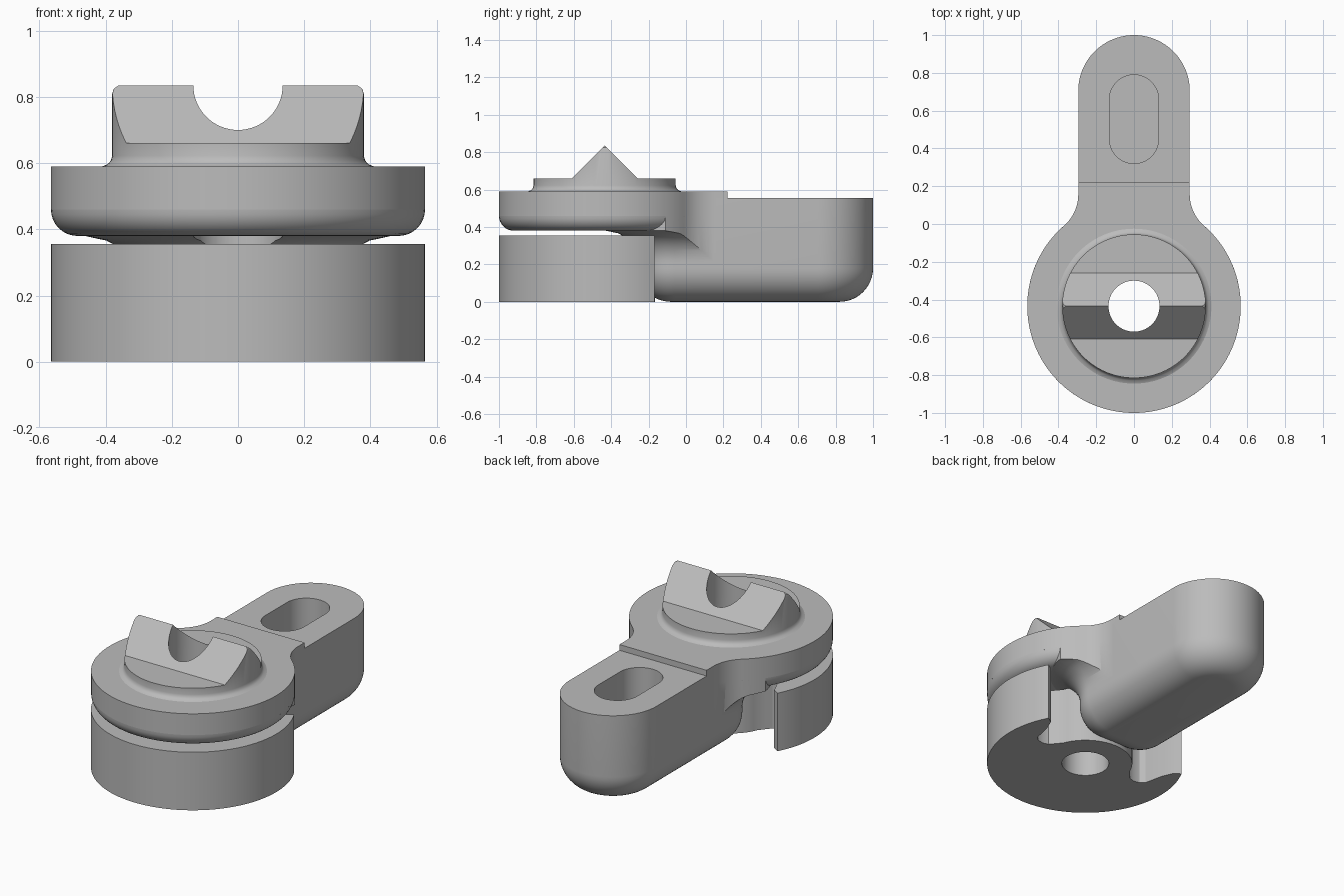
import bpy, bmesh
from math import sin, cos, pi, radians, sqrt

if "Cube" in bpy.data.objects:
    bpy.data.objects.remove(bpy.data.objects["Cube"])

grey = bpy.data.materials.new("plain grey")
grey.use_nodes = True
grey.diffuse_color = (0.5, 0.5, 0.5, 1)
grey.node_tree.nodes["Principled BSDF"].inputs["Base Color"].default_value = (0.5, 0.5, 0.5, 1)

PIVOT = -0.435   # y of the round head's axis
RIM = 0.565      # radius of head and base
HALF = 0.295     # half width of the arm


def arc(cx, cy, r, a, b, n=24):
    return [(cx + r * cos(radians(a + (b - a) * i / n)),
             cy + r * sin(radians(a + (b - a) * i / n))) for i in range(n + 1)]


def loft(name, layers):
    """Solid skinned through (outline, z) layers with equal point counts."""
    bm = bmesh.new()
    rings = [[bm.verts.new((x, y, z)) for x, y in pts] for pts, z in layers]
    n = len(rings[0])
    for lo, hi in zip(rings, rings[1:]):
        for i in range(n):
            j = (i + 1) % n
            bm.faces.new((lo[i], lo[j], hi[j], hi[i]))
    bm.faces.new(rings[0][::-1])
    bm.faces.new(rings[-1])
    bmesh.ops.recalc_face_normals(bm, faces=bm.faces)
    mesh = bpy.data.meshes.new(name)
    bm.to_mesh(mesh)
    bm.free()
    mesh.materials.append(grey)
    ob = bpy.data.objects.new(name, mesh)
    bpy.context.collection.objects.link(ob)
    return ob


def prism(name, pts, z0, z1):
    return loft(name, [(pts, z0), (pts, z1)])


def turned(name, profile, n=96):
    """Solid turned about the head axis from (radius, z) points."""
    return loft(name, [(arc(0, PIVOT, r, 0, 360, n)[:-1], z) for r, z in profile])


def boolean(ob, cutter, operation):
    mod = ob.modifiers.new("cut", "BOOLEAN")
    mod.operation, mod.object, mod.solver = operation, cutter, "EXACT"
    bpy.context.view_layer.objects.active = ob
    bpy.ops.object.modifier_apply(modifier=mod.name)
    bpy.data.objects.remove(cutter)


def bore(ob):
    boolean(ob, turned("bore_cutter", [(0.135, -0.2), (0.135, 1.2)], 64), "DIFFERENCE")


def arm_outline(inset):
    """Arm plan: round far end, rounded near corners."""
    near = 0.2 - inset
    return (arc(0, 0.705, HALF - inset, 0, 180, 48)
            + arc(-0.095, -0.06, near, 180, 270, 16)
            + arc(0.095, -0.06, near, 270, 360, 16))


def head_outline():
    """Round head blended by hollow fillets into the neck."""
    r, cy, turn = 0.22, 0.157, 49
    right = arc(HALF + r, cy, r, 180 + turn, 180, 16)
    left = [(-x, y) for x, y in reversed(right)]
    rim = arc(0, PIVOT, RIM, 180 - turn, 360 + turn, 96)
    return rim[1:-1] + right + [(HALF, 0.222), (-HALF, 0.222)] + left


parts = []

# Arm with a rolled lower edge and a blind slot
f = 0.18
layers = [(arm_outline(f * (1 - sin(t * pi / 24))), f * (1 - cos(t * pi / 24)))
          for t in range(13)]
arm = loft("arm", layers + [(arm_outline(0), 0.555)])
slot = arc(0, 0.66, 0.13, 0, 180) + arc(0, 0.45, 0.13, 180, 360)
boolean(arm, prism("slot_cutter", slot, 0.2, 0.8), "DIFFERENCE")
parts.append(arm)

# Head plate and its rounded underside
plate = prism("head_plate", head_outline(), 0.46, 0.59)
bore(plate)
parts.append(plate)
e = 0.08
profile = [(RIM - e * (1 - sin(t * pi / 16)), 0.38 + e * (1 - cos(t * pi / 16)))
           for t in range(9)]
underside = turned("head_underside", profile)
bore(underside)
parts.append(underside)

# Flared blend from the arm up to the head
g = 0.17
flare = [(arm_outline(sqrt(g * g - (g * t / 12) ** 2) - g), 0.21 + g * t / 12)
         for t in range(13)]
blend = loft("neck_blend", flare + [(arm_outline(-g), 0.47)])
boolean(blend, prism("blend_trim", head_outline(), 0.1, 0.7), "INTERSECT")
bore(blend)
parts.append(blend)

# Ridged boss: a turned stud trimmed to a gabled side profile
stud = [(0.41, 0.57), (0.41, 0.59), (0.393, 0.597), (0.384, 0.608), (0.38, 0.622),
        (0.38, 0.81), (0.375, 0.825), (0.36, 0.835)]
boss = turned("ridged_boss", stud)
for side in (-1, 1):
    bm = bmesh.new()
    gable = [(0, 0.835), (0.175, 0.66), (0.7, 0.66), (0.7, 1.0), (0, 1.0)]
    ends = [[bm.verts.new((x, PIVOT + side * y, z)) for y, z in gable] for x in (-0.7, 0.7)]
    bm.faces.new(ends[0])
    bm.faces.new(ends[1])
    for i in range(5):
        j = (i + 1) % 5
        bm.faces.new((ends[0][i], ends[0][j], ends[1][j], ends[1][i]))
    bmesh.ops.recalc_face_normals(bm, faces=bm.faces)
    mesh = bpy.data.meshes.new("gable_cutter")
    bm.to_mesh(mesh)
    bm.free()
    mesh.materials.append(grey)
    cutter = bpy.data.objects.new("gable_cutter", mesh)
    bpy.context.collection.objects.link(cutter)
    boolean(boss, cutter, "DIFFERENCE")
bore(boss)
parts.append(boss)

# Base drum, open at the back with a notch on each side of the hub
notch = [(0.46, 0.24), (0.43, 0.17), (0.415, 0.1), (0.405, 0.055), (0.38, 0.032),
         (0.34, 0.025), (0.305, 0.035), (0.28, 0.065)]
right = [(x, PIVOT + y) for x, y in notch]
left = [(-x, y) for x, y in reversed(right)]
plan = arc(0, PIVOT, RIM, 152, 388, 96) + right + arc(0, PIVOT, 0.27, 22, 158) + left
base = prism("base_drum", plan, 0, 0.355)
bore(base)
parts.append(base)

# Smooth curved walls, crisp edges
for ob in parts:
    bpy.ops.object.select_all(action="DESELECT")
    ob.select_set(True)
    bpy.context.view_layer.objects.active = ob
    bpy.ops.object.shade_smooth_by_angle(angle=radians(30))
